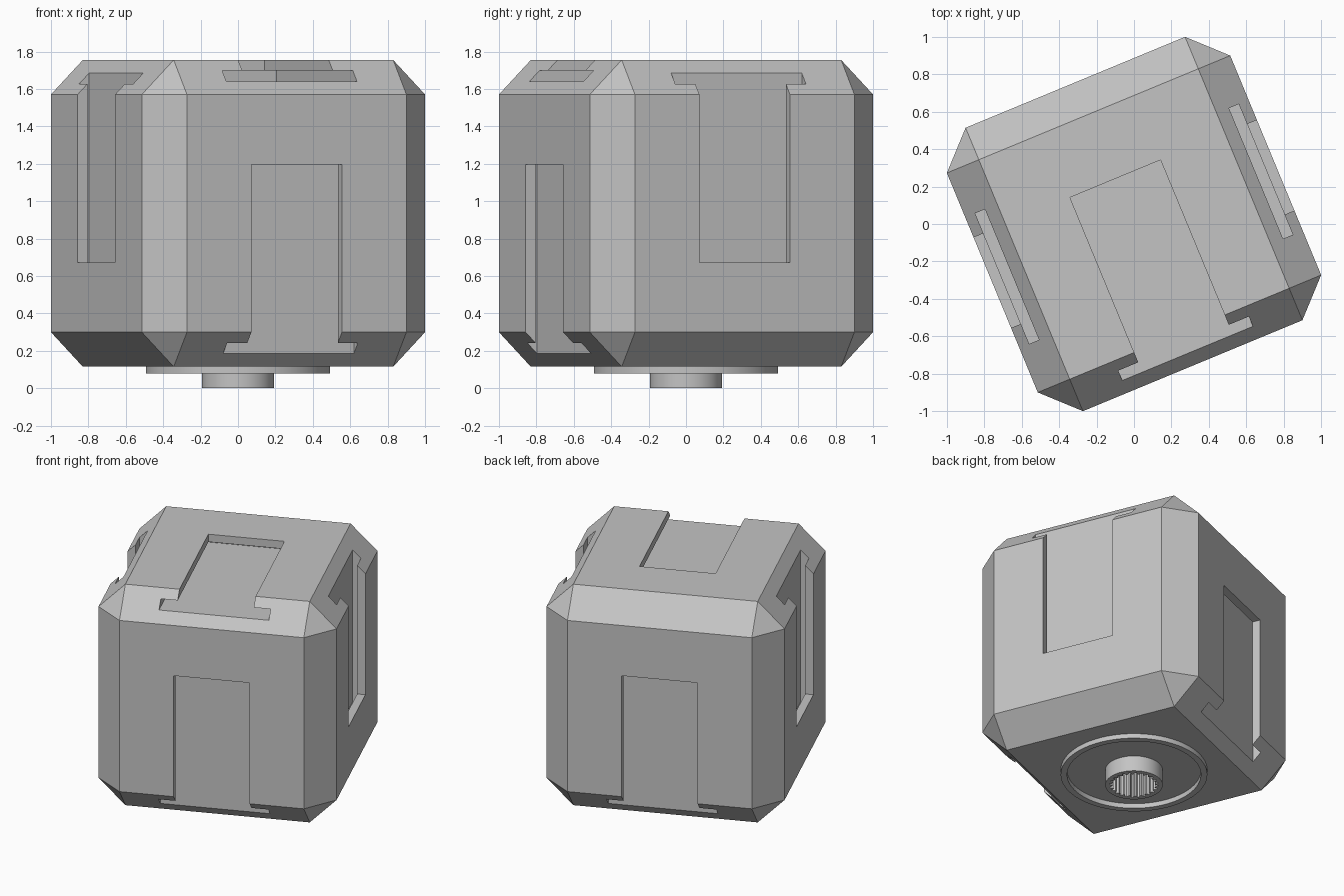
import bpy, bmesh, math
from mathutils import Matrix, Vector

HALF, CHAMFER, MID_Z = 0.82, 0.185, 0.935
NECK, FLANGE = 0.262, 0.378            # half widths of the T-slot
LIP, DEPTH = 0.057, 0.114              # depth of lip underside and slot floor
SEGMENTS = 96
TURN = Matrix.Rotation(math.radians(22.5), 4, 'Z')

if "Cube" in bpy.data.objects:
    bpy.data.objects.remove(bpy.data.objects["Cube"], do_unlink=True)

grey = bpy.data.materials.new("plain grey")
grey.use_nodes = True
grey.diffuse_color = (0.55, 0.55, 0.55, 1)
for node in grey.node_tree.nodes:
    if node.type == 'BSDF_PRINCIPLED':
        node.inputs["Base Color"].default_value = grey.diffuse_color


def add_object(name, bm):
    bmesh.ops.recalc_face_normals(bm, faces=bm.faces[:])
    mesh = bpy.data.meshes.new(name)
    bm.to_mesh(mesh)
    bm.free()
    mesh.materials.append(grey)
    obj = bpy.data.objects.new(name, mesh)
    bpy.context.collection.objects.link(obj)
    return obj


def activate(obj):
    bpy.ops.object.select_all(action='DESELECT')
    obj.select_set(True)
    bpy.context.view_layer.objects.active = obj


def cut(target, cutter):
    cutter.hide_render = True
    mod = target.modifiers.new("cut", 'BOOLEAN')
    mod.operation, mod.solver, mod.object = 'DIFFERENCE', 'EXACT', cutter
    activate(target)
    bpy.ops.object.modifier_apply(modifier=mod.name)
    bpy.data.objects.remove(cutter, do_unlink=True)


def slot_box(normal, opening, half_width, top, bottom):
    """Box running from the blind end of a slot out past the chamfer."""
    n, d = Vector(normal), Vector(opening)
    s = d.cross(n)
    frame = Matrix((s, d, n)).transposed().to_4x4()
    length = half_width + 1.0
    center = Vector((0, (1.0 - half_width) / 2, HALF - (top + bottom) / 2))
    size = Matrix.Diagonal((2 * half_width, length, bottom - top, 1))
    bm = bmesh.new()
    bmesh.ops.create_cube(bm, size=1, matrix=Matrix.Translation((0, 0, MID_Z))
                          @ frame @ Matrix.Translation(center) @ size)
    return add_object("slot_cutter", bm)


def turned(name, rings, closed=True, cap=False):
    """Skin rings of (radius function, height) about the vertical axis."""
    bm = bmesh.new()
    loops = []
    for radius, z in rings:
        loop = []
        for i in range(SEGMENTS):
            a = math.tau * i / SEGMENTS
            r = radius(i)
            loop.append(bm.verts.new((r * math.cos(a), r * math.sin(a), z)))
        loops.append(loop)
    pairs = list(zip(loops, loops[1:]))
    if closed:
        pairs.append((loops[-1], loops[0]))
    for a, b in pairs:
        for i in range(SEGMENTS):
            j = (i + 1) % SEGMENTS
            bm.faces.new((a[i], a[j], b[j], b[i]))
    if cap:
        bm.faces.new(loops[0])
        bm.faces.new(loops[-1])
    return add_object(name, bm)


def plain(r):
    return lambda i: r


def toothed(i):
    return 0.165 if i % 4 < 2 else 0.145


# Chamfered block
bm = bmesh.new()
bmesh.ops.create_cube(bm, size=2 * HALF, matrix=Matrix.Translation((0, 0, MID_Z)))
bmesh.ops.bevel(bm, geom=bm.edges[:], offset=CHAMFER, segments=1,
                affect='EDGES', offset_type='OFFSET')
body = add_object("chamfered_body", bm)

# T-slots: face normal and the direction in which each slot runs out
SLOTS = [((0, 0, 1), (0, -1, 0)),
         ((0, -1, 0), (0, 0, -1)),
         ((0, 1, 0), (0, 0, -1)),
         ((1, 0, 0), (0, 0, 1)),
         ((-1, 0, 0), (0, 0, 1))]
for normal, opening in SLOTS:
    cut(body, slot_box(normal, opening, NECK, -0.1, (LIP + DEPTH) / 2))
    cut(body, slot_box(normal, opening, FLANGE, LIP, DEPTH))

# Bore for the hub socket
cut(body, turned("bore_cutter", [(plain(0.18), 0), (plain(0.18), 0.2)],
                 closed=False, cap=True))

# Raised ring under the block
ring = turned("base_ring", [(plain(0.493), 0.13), (plain(0.493), 0.08),
                            (plain(0.45), 0.08), (plain(0.45), 0.13)])

# Hub with a splined socket
hub = turned("splined_hub", [(plain(0.193), 0.22), (plain(0.193), 0),
                             (toothed, 0), (toothed, 0.195)],
             closed=False, cap=True)

for obj in (body, ring, hub):
    obj.data.transform(TURN)
for obj in (ring, hub):
    activate(obj)
    bpy.ops.object.shade_smooth_by_angle(angle=math.radians(20))
